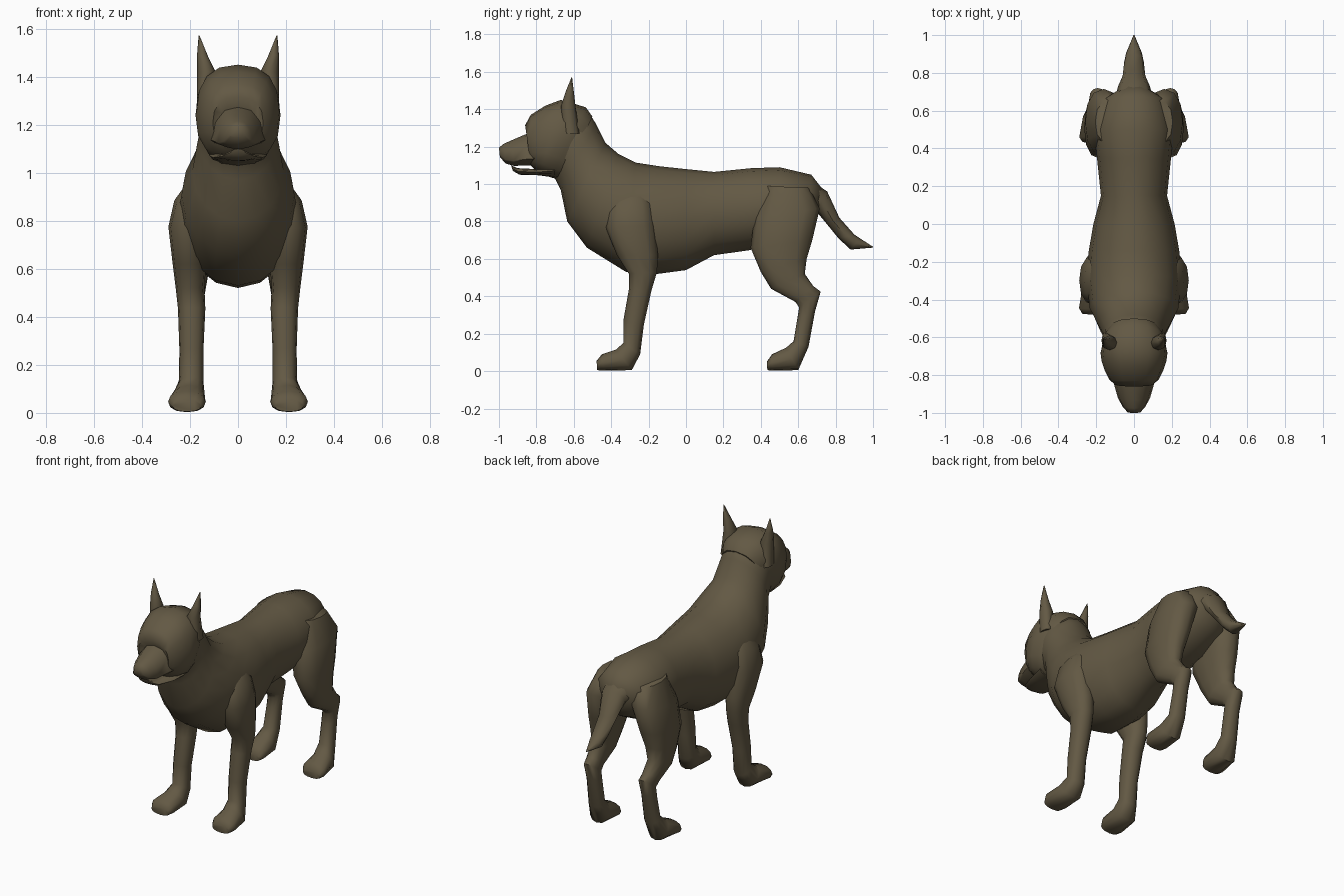
import bpy, bmesh, math

coat = bpy.data.materials.new("brown_coat")
coat.diffuse_color = (0.125, 0.100, 0.058, 1)


def power(v, e):
    return math.copysign(abs(v) ** e, v)


def loft(name, rings, sides=12, mirror=False, square=1.0, bias=0.0):
    """Skin rings given as (y1, z1, y2, z2, centre x, half width);
    bias slides the widest point towards the first (+) or second (-) end."""
    bm = bmesh.new()
    loops = []
    for y1, z1, y2, z2, cx, w in rings:
        loop = []
        for i in range(sides):
            a = 2 * math.pi * i / sides
            s, c = power(math.sin(a), square), power(math.cos(a), square)
            t = c + bias * math.sin(a) ** 2 * (1 - abs(c))
            loop.append(bm.verts.new((cx + w * s,
                                      (y1 + y2) / 2 + t * (y1 - y2) / 2,
                                      (z1 + z2) / 2 + t * (z1 - z2) / 2)))
        loops.append(loop)
    for a, b in zip(loops, loops[1:]):
        for i in range(sides):
            j = (i + 1) % sides
            bm.faces.new((a[i], a[j], b[j], b[i]))
    bm.faces.new(loops[0])
    bm.faces.new(loops[-1])
    bmesh.ops.recalc_face_normals(bm, faces=bm.faces[:])
    mesh = bpy.data.meshes.new(name)
    bm.to_mesh(mesh)
    bm.free()
    mesh.materials.append(coat)
    ob = bpy.data.objects.new(name, mesh)
    bpy.context.collection.objects.link(ob)
    bpy.ops.object.select_all(action='DESELECT')
    ob.select_set(True)
    bpy.context.view_layer.objects.active = ob
    bpy.ops.object.shade_smooth_by_angle(angle=math.radians(60))
    if mirror:
        ob.modifiers.new("mirror", 'MIRROR').use_mirror_merge = False
    return ob


# Rump, belly, chest and neck, from back to front (top point, bottom point)
loft("torso", [
    (0.74, 0.96, 0.70, 0.82, 0, 0.06),
    (0.67, 1.05, 0.66, 0.76, 0, 0.16),
    (0.50, 1.09, 0.50, 0.68, 0, 0.21),
    (0.35, 1.085, 0.33, 0.645, 0, 0.195),
    (0.15, 1.065, 0.15, 0.62, 0, 0.175),
    (0.00, 1.08, 0.00, 0.54, 0, 0.215),
    (-0.14, 1.095, -0.15, 0.52, 0, 0.24),
    (-0.27, 1.115, -0.32, 0.53, 0, 0.25),
    (-0.36, 1.16, -0.53, 0.66, 0, 0.235),
    (-0.43, 1.22, -0.635, 0.80, 0, 0.19),
    (-0.48, 1.32, -0.67, 0.97, 0, 0.165),
    (-0.53, 1.40, -0.70, 1.03, 0, 0.16),
    (-0.60, 1.42, -0.72, 1.06, 0, 0.15),
], sides=16)

# Skull with overhanging brow
loft("head", [
    (-0.50, 1.36, -0.66, 1.02, 0, 0.14),
    (-0.535, 1.41, -0.72, 1.035, 0, 0.165),
    (-0.60, 1.43, -0.765, 1.05, 0, 0.177),
    (-0.67, 1.45, -0.78, 1.06, 0, 0.172),
    (-0.75, 1.42, -0.80, 1.07, 0, 0.155),
    (-0.83, 1.37, -0.82, 1.09, 0, 0.13),
    (-0.86, 1.315, -0.83, 1.10, 0, 0.105),
    (-0.835, 1.27, -0.83, 1.10, 0, 0.09),
], sides=16, square=0.82)

# Muzzle, narrow on top with wide lips
loft("muzzle", [
    (-0.75, 1.30, -0.75, 1.10, 0, 0.125),
    (-0.86, 1.265, -0.85, 1.10, 0, 0.105),
    (-0.93, 1.235, -0.92, 1.097, 0, 0.085),
    (-0.975, 1.215, -0.965, 1.11, 0, 0.06),
    (-1.00, 1.195, -0.995, 1.145, 0, 0.035),
], bias=-0.6)

loft("lower_jaw", [
    (-0.70, 1.11, -0.70, 1.035, 0, 0.12),
    (-0.80, 1.08, -0.79, 1.047, 0, 0.105),
    (-0.90, 1.085, -0.89, 1.05, 0, 0.07),
    (-0.935, 1.10, -0.925, 1.07, 0, 0.03),
])

# Pointed upright ears
loft("ears", [
    (-0.66, 1.27, -0.57, 1.27, 0.150, 0.022),
    (-0.668, 1.42, -0.59, 1.41, 0.130, 0.040),
    (-0.645, 1.49, -0.598, 1.48, 0.148, 0.023),
    (-0.612, 1.572, -0.609, 1.57, 0.162, 0.002),
], sides=8, mirror=True)

# Front legs, shoulder to toes (front point, back point)
loft("front_legs", [
    (-0.36, 0.99, -0.22, 1.00, 0.125, 0.060),
    (-0.42, 0.87, -0.18, 0.90, 0.185, 0.080),
    (-0.43, 0.77, -0.165, 0.78, 0.208, 0.082),
    (-0.37, 0.62, -0.15, 0.62, 0.202, 0.070),
    (-0.305, 0.52, -0.155, 0.53, 0.200, 0.060),
    (-0.305, 0.44, -0.185, 0.43, 0.193, 0.057),
    (-0.335, 0.27, -0.225, 0.25, 0.194, 0.050),
    (-0.335, 0.15, -0.245, 0.09, 0.195, 0.052),
    (-0.375, 0.115, -0.29, 0.005, 0.205, 0.068),
    (-0.45, 0.09, -0.44, 0.003, 0.213, 0.078),
    (-0.478, 0.055, -0.475, 0.005, 0.213, 0.060),
], mirror=True, square=0.88)

# Hind legs, thigh to toes
loft("hind_legs", [
    (0.42, 0.99, 0.66, 0.98, 0.120, 0.085),
    (0.365, 0.82, 0.715, 0.87, 0.160, 0.098),
    (0.345, 0.66, 0.675, 0.70, 0.180, 0.084),
    (0.40, 0.53, 0.645, 0.60, 0.192, 0.066),
    (0.455, 0.44, 0.635, 0.52, 0.197, 0.056),
    (0.585, 0.37, 0.68, 0.455, 0.195, 0.047),
    (0.605, 0.34, 0.72, 0.425, 0.192, 0.045),
    (0.595, 0.28, 0.69, 0.32, 0.192, 0.043),
    (0.575, 0.16, 0.655, 0.13, 0.195, 0.048),
    (0.535, 0.125, 0.60, 0.005, 0.205, 0.065),
    (0.46, 0.09, 0.46, 0.003, 0.212, 0.078),
    (0.432, 0.05, 0.435, 0.005, 0.212, 0.060),
], mirror=True, square=0.88)

# Drooping pointed tail (upper point, lower point)
loft("tail", [
    (0.64, 1.04, 0.62, 0.84, 0, 0.11),
    (0.755, 0.96, 0.70, 0.85, 0, 0.085),
    (0.82, 0.82, 0.75, 0.79, 0, 0.060),
    (0.90, 0.73, 0.815, 0.71, 0, 0.052),
    (0.93, 0.71, 0.88, 0.65, 0, 0.042),
    (1.00, 0.665, 0.998, 0.66, 0, 0.003),
], sides=8)
